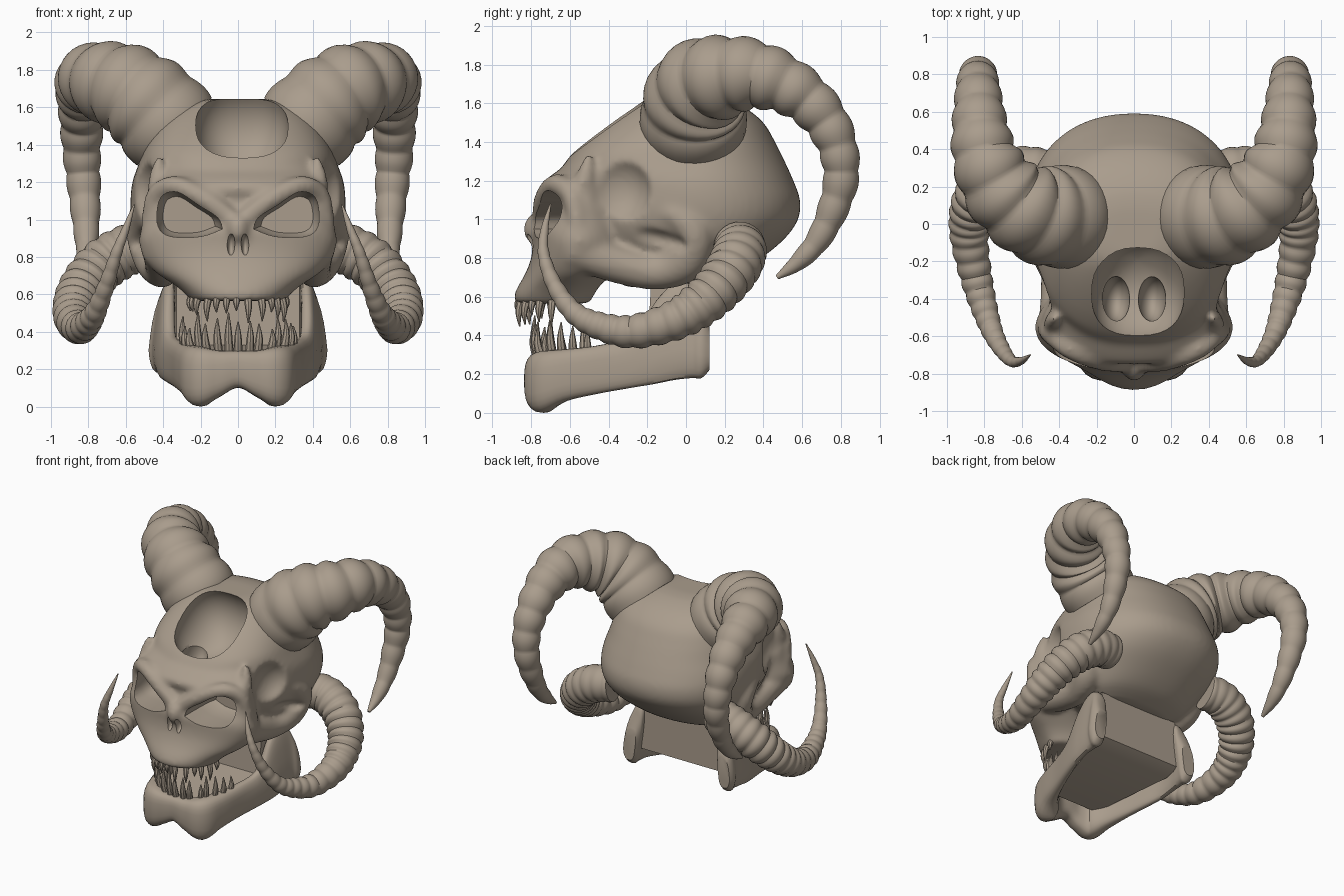
import bpy, bmesh, math, random
from mathutils import Vector, Matrix

if "Cube" in bpy.data.objects:
    bpy.data.objects.remove(bpy.data.objects["Cube"])

random.seed(4)
bone = bpy.data.materials.new("bone")
bone.diffuse_color = (0.40, 0.335, 0.265, 1)
bone.use_nodes = True
bone.node_tree.nodes["Principled BSDF"].inputs["Base Color"].default_value = bone.diffuse_color


def catmull(pts, k):
    """Smoothly resample tuples of any length, k steps per span."""
    out = []
    for i in range(len(pts) - 1):
        p0, p1 = pts[max(i - 1, 0)], pts[i]
        p2, p3 = pts[i + 1], pts[min(i + 2, len(pts) - 1)]
        for j in range(k):
            t = j / k
            out.append(tuple(0.5 * (2 * b + (c - a) * t + (2 * a - 5 * b + 4 * c - d) * t * t
                                    + (3 * b - a - 3 * c + d) * t ** 3)
                             for a, b, c, d in zip(p0, p1, p2, p3)))
    return out + [tuple(pts[-1])]


def loft(rings):
    """Closed skin over rings of equal length."""
    n = len(rings[0])
    verts = [tuple(v) for r in rings for v in r]
    faces = [(i * n + j, i * n + (j + 1) % n, (i + 1) * n + (j + 1) % n, (i + 1) * n + j)
             for i in range(len(rings) - 1) for j in range(n)]
    last = (len(rings) - 1) * n
    return verts, faces + [tuple(range(n))[::-1], tuple(range(last, last + n))]


def flip(part):
    return [(-x, y, z) for x, y, z in part[0]], part[1]


def both(part):
    return [part, flip(part)]


def make(name, parts):
    verts, faces = [], []
    for v, f in parts:
        faces += [tuple(i + len(verts) for i in q) for q in f]
        verts += v
    me = bpy.data.meshes.new(name)
    me.from_pydata(verts, [], faces)
    bm = bmesh.new()
    bm.from_mesh(me)
    bmesh.ops.recalc_face_normals(bm, faces=bm.faces)
    bm.to_mesh(me)
    bm.free()
    me.materials.append(bone)
    ob = bpy.data.objects.new(name, me)
    bpy.context.collection.objects.link(ob)
    return ob


def tube(pts, k, sides, rings=0, amp=0):
    """Sweep a circle along (x, y, z, radius) points, with optional growth rings."""
    path = catmull(pts, k)
    last, n, out = len(path) - 1, None, []
    for i, p in enumerate(path):
        t = (Vector(path[min(i + 1, last)][:3]) - Vector(path[max(i - 1, 0)][:3])).normalized()
        n = t.orthogonal() if n is None else n
        n = (n - t * n.dot(t)).normalized()
        m, u = t.cross(n), i / last
        fade = min(1, 0.25 + 4 * u) * (1 - u ** 6)
        r = max(p[3], 0.003) * (1 + amp * fade * (abs(math.sin(math.pi * rings * u)) - 0.6))
        out.append([Vector(p[:3]) + r * (n * math.cos(a) + m * math.sin(a))
                    for a in (math.tau * j / sides for j in range(sides))])
    return loft(out)


def spow(v, e):
    return math.copysign(abs(v) ** (2 / e), v)


def ellipsoid(c, r, rot=0.0, e=2):
    rings = []
    for i in range(20):
        a = math.pi * (i + 0.3) / 19.6
        ring = []
        for j in range(32):
            b = math.tau * j / 32
            v = Vector((r[0] * math.sin(a) * spow(math.cos(b), e),
                        r[1] * math.sin(a) * spow(math.sin(b), e), r[2] * math.cos(a)))
            ring.append(Matrix.Rotation(rot, 3, 'X') @ v + Vector(c))
        rings.append(ring)
    return loft(rings)


def section(z, yf, yb, w, yc, ef, eb):
    """Horizontal slice with separate front and back depth and roundness."""
    ring = []
    for j in range(64):
        s, c = math.sin(math.tau * j / 64), math.cos(math.tau * j / 64)
        e = eb if s > 0 else ef
        ring.append((w * spow(c, e), yc + abs(spow(s, e)) * ((yb if s > 0 else yf) - yc), z))
    return ring


# cranium: height, front, back, half width; the forehead is squarer than the base
cranium = [(1.645, -.17, .08, .14), (1.63, -.23, .18, .24), (1.58, -.30, .30, .36),
           (1.5, -.41, .40, .44), (1.4, -.53, .46, .495), (1.3, -.62, .51, .53),
           (1.2, -.67, .555, .565), (1.1, -.68, .59, .575), (1.0, -.66, .58, .565),
           (.9, -.60, .51, .53), (.8, -.50, .39, .46), (.7, -.40, .24, .38), (.65, -.3, .1, .28)]
cranium = loft([section(z, f, b, w, (f + b) / 2 + .09,
                        2.05 + .75 * min(1, max(0, (z - 1.15) / .2)), 2.2)
                for z, f, b, w in catmull(cranium, 4)])

# face: height, front, back, half width, depth of widest point
face = [(1.28, -.62, -.2, .40, -.45), (1.18, -.75, -.2, .46, -.52), (1.1, -.73, -.2, .485, -.53),
        (1.0, -.76, -.2, .50, -.54), (.94, -.79, -.2, .52, -.55), (.88, -.79, -.2, .53, -.55),
        (.8, -.80, -.25, .505, -.55), (.72, -.83, -.38, .445, -.56), (.65, -.87, -.45, .34, -.6),
        (.60, -.89, -.48, .28, -.62), (.565, -.88, -.5, .25, -.62)]
face = loft([section(*s, 2.1, 1.7) for s in catmull(face, 4)])

# cheek arch, brow ridge and temple spur
cheek = tube([(.42, -.60, .85, .10), (.40, -.36, .77, .10), (.41, -.15, .73, .095),
              (.45, .0, .79, .11), (.50, .04, .93, .10), (.51, -.07, 1.03, .07),
              (.47, -.2, 1.03, .05)], 6, 16)
brow = tube([(.03, -.75, 1.0, .05), (.18, -.73, 1.11, .055), (.34, -.67, 1.18, .055),
             (.44, -.59, 1.12, .055), (.47, -.56, .96, .05)], 6, 14)
spur = tube([(.42, -.55, 1.12, .06), (.43, -.52, 1.22, .05), (.42, -.50, 1.34, .018)], 5, 12)
nose = ellipsoid((0, -.78, .95), (.06, .06, .08))

skull = make("skull", [cranium, face, nose] + both(cheek) + both(brow) + both(spur))

# cutters: eye sockets, nostrils, forehead bowl, pits and temple hollows
outline = [(.085, .95), (.11, 1.01), (.21, 1.075), (.32, 1.145), (.40, 1.13), (.43, 1.06),
           (.425, .96), (.36, .91), (.2, .91)]
outline = catmull(outline + outline[:1], 4)[:-1]
eye = loft([[(.27 + (x - .27) * s, y, 1.02 + (z - 1.02) * s) for x, z in outline]
            for y, s in ((-1, 1.02), (-.6, 1), (-.5, .95), (-.45, .8))])
nostril = ellipsoid((.038, -.83, .865), (.024, .07, .06), -.3)
bowl = ellipsoid((.02, -.35, 1.47), (.25, .285, .27), .64, 2.5)
hollow = ellipsoid((.57, -.36, 1.15), (.15, .18, .19))
groove = ellipsoid((.57, -.18, .90), (.10, .19, .06), -.2)
hollows = make("temple_cutter", both(hollow) + both(groove))
holes = make("socket_cutter", both(eye) + both(nostril) + [bowl])
pits = make("pit_cutter", both(ellipsoid((.095, -.40, 1.24), (.075, .12, .15))))


def remesh():
    mod = skull.modifiers.new("remesh", 'REMESH')
    mod.mode, mod.voxel_size = 'VOXEL', 0.016


def cut(cutter):
    mod = skull.modifiers.new("cut", 'BOOLEAN')
    mod.operation, mod.solver, mod.object = 'DIFFERENCE', 'EXACT', cutter


remesh()
cut(hollows)
remesh()
smooth = skull.modifiers.new("smooth", 'SMOOTH')
smooth.factor, smooth.iterations = 0.5, 10
cut(holes)
cut(pits)
bpy.context.view_layer.update()
deps = bpy.context.evaluated_depsgraph_get()
baked = bpy.data.meshes.new_from_object(skull.evaluated_get(deps))
skull.modifiers.clear()
skull.data = baked
for c in (hollows, holes, pits):
    bpy.data.objects.remove(c)

# lower jaw: x, y, bottom, top, thickness along one side, then mirrored
side = [(0, -.765, .10, .30, .13), (.1, -.765, .05, .30, .14), (.2, -.735, .0, .32, .18),
        (.265, -.62, .06, .33, .13), (.32, -.45, .10, .35, .09), (.37, -.28, .13, .40, .08),
        (.40, -.16, .15, .58, .08), (.41, -.06, .17, .67, .09), (.41, .03, .18, .66, .11),
        (.415, .08, .18, .57, .13), (.415, .12, .22, .46, .10)]
path = catmull([(-p[0],) + p[1:] for p in side[:0:-1]] + side, 5)
rings = []
for i, (x, y, zb, zt, th) in enumerate(path):
    a, b = path[max(i - 1, 0)], path[min(i + 1, len(path) - 1)]
    d = Vector((b[0] - a[0], b[1] - a[1], 0)).normalized()
    out, ring = Vector((d.y, -d.x, 0)), []
    for t in (math.tau * j / 24 for j in range(24)):
        h = (zt - zb) / 2 * spow(math.sin(t), 2.8)
        lean = -.13 * max(0, (zb + zt) / 2 + h - .3)
        ring.append(Vector((x, y, (zb + zt) / 2 + h)) + out * (th / 2 * spow(math.cos(t), 2.8) + lean))
    rings.append(ring)
make("lower_jaw", [loft(rings)])

# flat wall and floor inside the mouth: y, z, half width
wall = [(.05, .30, .37), (.05, .66, .34), (-.18, .68, .33), (-.2, .33, .33),
        (-.66, .25, .20), (-.66, .18, .20), (-.05, .25, .35)]
make("mouth_lining", [loft([[(s * w, y, z) for y, z, w in wall] for s in (-1, 1)])])


def teeth(name, count, yc, rx, ry, base, way, low, high, r):
    parts = []
    for i in range(count):
        a = math.radians(-85 + 170 * i / (count - 1) + random.uniform(-3, 3))
        h = way * random.uniform(low, high)
        x, y, ox, oy = rx * math.sin(a), yc - ry * math.cos(a), math.sin(a), -math.cos(a)
        parts.append(tube([(x, y, base, r), (x + .02 * ox, y + .02 * oy, base + h * .5, r * .8),
                           (x + .015 * ox, y + .015 * oy, base + h, .003)], 4, 8))
    make(name, parts)


teeth("upper_teeth", 13, -.62, .24, .23, .60, -1, .08, .16, .022)
teeth("lower_teeth", 15, -.50, .28, .27, .29, 1, .12, .23, .024)

# ringed horns
upper = [(.34, .04, 1.47, .275), (.46, .04, 1.60, .265), (.58, .08, 1.69, .24),
         (.70, .18, 1.735, .212), (.785, .33, 1.75, .182), (.82, .48, 1.71, .155),
         (.83, .62, 1.625, .132), (.835, .73, 1.50, .115), (.835, .79, 1.35, .10),
         (.825, .80, 1.20, .09), (.815, .755, 1.04, .078), (.81, .68, .89, .062),
         (.81, .58, .78, .045), (.81, .47, .70, .012)]
lower = [(.45, .26, .86, .13), (.58, .28, .84, .135), (.72, .25, .76, .135),
         (.82, .17, .65, .126), (.87, .06, .55, .115), (.88, -.08, .47, .10),
         (.845, -.28, .42, .085), (.80, -.45, .45, .07), (.755, -.58, .52, .055),
         (.70, -.68, .66, .042), (.65, -.735, .82, .03), (.60, -.73, .95, .02),
         (.555, -.70, 1.08, .004)]
for label, pts, k, count, amp in (("upper_horn", upper, 12, 15, .13), ("lower_horn", lower, 16, 28, .12)):
    horn = tube(pts, k, 32, count, amp)
    make(label + "_right", [horn])
    make(label + "_left", [flip(horn)])

# smooth shading with crisp edges
bpy.ops.object.select_all(action='DESELECT')
for ob in bpy.context.scene.objects:
    ob.select_set(True)
    bpy.context.view_layer.objects.active = ob
bpy.ops.object.shade_smooth_by_angle(angle=math.radians(40))
